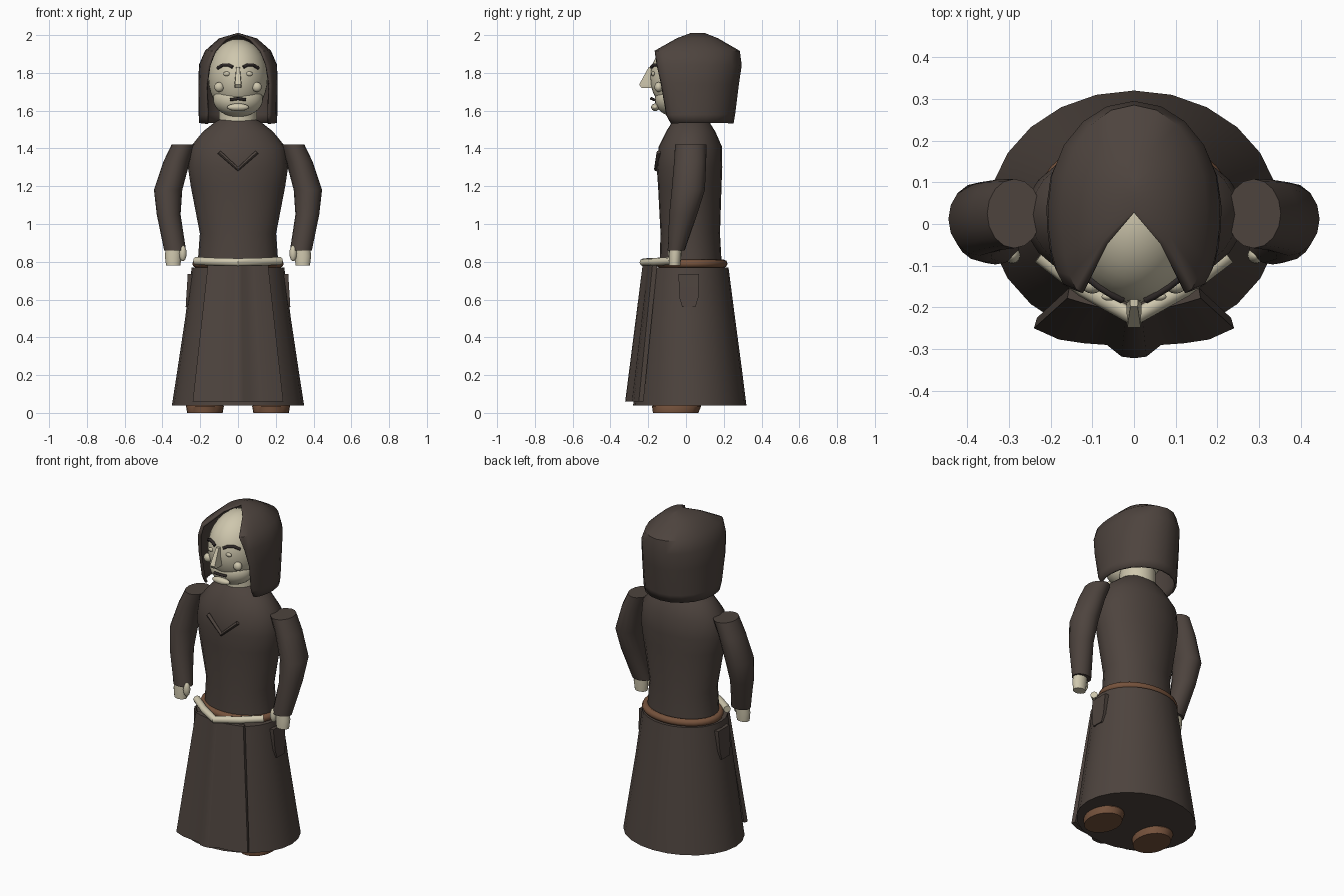
import bpy, bmesh, math
from mathutils import Vector

if "Cube" in bpy.data.objects:
    bpy.data.objects.remove(bpy.data.objects["Cube"])


def material(name, rgb):
    m = bpy.data.materials.new(name)
    m.diffuse_color = (*rgb, 1)
    m.use_nodes = True
    m.node_tree.nodes["Principled BSDF"].inputs["Base Color"].default_value = m.diffuse_color
    return m


CLOTH = material("dark brown cloth", (0.075, 0.057, 0.048))
SKIN = material("pale cream", (0.62, 0.57, 0.42))
LEATHER = material("brown leather", (0.18, 0.085, 0.045))
HAIR = material("near black", (0.028, 0.022, 0.021))


def smooth(obj, angle=35):
    bpy.ops.object.select_all(action='DESELECT')
    obj.select_set(True)
    bpy.context.view_layer.objects.active = obj
    bpy.ops.object.shade_smooth_by_angle(angle=math.radians(angle))
    return obj


def loft(name, rings, mat, closed=True, caps=True, angle=35):
    """Skin a list of equal-length point rings."""
    bm = bmesh.new()
    rows = [[bm.verts.new(p) for p in r] for r in rings]
    n = len(rows[0])
    for a, b in zip(rows, rows[1:]):
        for i in range(n if closed else n - 1):
            j = (i + 1) % n
            bm.faces.new((a[i], a[j], b[j], b[i]))
    if caps:
        bm.faces.new(rows[0][::-1])
        bm.faces.new(rows[-1])
    bmesh.ops.remove_doubles(bm, verts=bm.verts, dist=1e-5)
    bmesh.ops.recalc_face_normals(bm, faces=bm.faces)
    me = bpy.data.meshes.new(name)
    bm.to_mesh(me)
    bm.free()
    me.materials.append(mat)
    obj = bpy.data.objects.new(name, me)
    bpy.context.collection.objects.link(obj)
    return smooth(obj, angle)


def oval(cx, cy, z, rx, ry, n=24):
    return [(cx + rx * math.cos(2 * math.pi * i / n),
             cy + ry * math.sin(2 * math.pi * i / n), z) for i in range(n)]


def ball(name, loc, scale, mat, seg=24):
    bpy.ops.mesh.primitive_uv_sphere_add(segments=seg, ring_count=seg // 2, location=loc)
    obj = bpy.context.object
    obj.name = name
    obj.scale = scale
    obj.data.materials.append(mat)
    return smooth(obj, 60)


def tube(name, pts, radius, mat, cyclic=False):
    cu = bpy.data.curves.new(name, 'CURVE')
    cu.dimensions = '3D'
    cu.bevel_depth = radius
    cu.bevel_resolution = 2
    cu.use_fill_caps = True
    sp = cu.splines.new('POLY')
    sp.points.add(len(pts) - 1)
    for p, co in zip(sp.points, pts):
        p.co = (*co, 1)
    sp.use_cyclic_u = cyclic
    cu.materials.append(mat)
    obj = bpy.data.objects.new(name, cu)
    bpy.context.collection.objects.link(obj)
    bpy.ops.object.select_all(action='DESELECT')
    obj.select_set(True)
    bpy.context.view_layer.objects.active = obj
    bpy.ops.object.convert(target='MESH')
    return smooth(bpy.context.object, 50)


# robe body and skirt: (z, half width, front y, back y)
def robe(name, rows):
    loft(name, [oval(0, (f + b) / 2, z, w, (b - f) / 2) for z, w, f, b in rows], CLOTH)


robe("skirt", [(0.04, 0.35, -0.28, 0.32), (0.2, 0.325, -0.265, 0.30),
               (0.5, 0.28, -0.235, 0.26), (0.77, 0.245, -0.205, 0.225)])
robe("torso", [(0.77, 0.215, -0.14, 0.19), (0.95, 0.202, -0.135, 0.18),
               (1.2, 0.25, -0.148, 0.188), (1.3, 0.265, -0.155, 0.192),
               (1.41, 0.25, -0.145, 0.19), (1.49, 0.185, -0.105, 0.155),
               (1.545, 0.115, -0.07, 0.12), (1.57, 0.06, -0.04, 0.09)])

# wavy apron panel hanging in front
half_bottom = [(0.24, -0.25), (0.18, -0.277), (0.12, -0.286), (0.065, -0.29), (0.03, -0.318)]
half_top = [(0.16, -0.178), (0.12, -0.19), (0.08, -0.2), (0.043, -0.208), (0.02, -0.225)]


def panel_ring(half, mid, z, thick):
    front = [(-x, y, z) for x, y in half] + [(0, mid, z)] + [(x, y, z) for x, y in half[::-1]]
    return front + [(x * 0.97, y + thick, z) for x, y, z in front[::-1]]


loft("apron_panel", [panel_ring(half_bottom, -0.322, 0.06, 0.025),
                     panel_ring(half_top, -0.23, 0.78, 0.025)], CLOTH)

# chest trim
tube("chest_trim", [(-0.1, -0.145, 1.38), (0, -0.158, 1.29), (0.1, -0.145, 1.38)], 0.011, CLOTH)

# leather belt with cream cord in front
tube("belt", oval(0, 0.03, 0.79, 0.22, 0.168, 32), 0.022, LEATHER, True)
tube("front_cord", [(-0.225, -0.075, 0.805), (-0.12, -0.155, 0.80), (0, -0.225, 0.797),
                    (0.12, -0.155, 0.80), (0.225, -0.075, 0.805)], 0.021, SKIN)

# arms, hands, pockets and shoes on both sides
ARM = [(1.42, 0.287, 0.025, 0.065, 0.083), (1.33, 0.325, 0.022, 0.07, 0.085),
       (1.18, 0.370, 0.012, 0.075, 0.088), (1.05, 0.367, -0.015, 0.063, 0.074),
       (0.86, 0.333, -0.052, 0.058, 0.045)]
HAND = [(0.88, 0.34, -0.055, 0.042, 0.032), (0.83, 0.343, -0.058, 0.044, 0.033),
        (0.78, 0.343, -0.06, 0.038, 0.03)]
for s, side in ((1, "left"), (-1, "right")):
    loft(side + "_sleeve", [oval(s * x, y, z, rx, ry, 16) for z, x, y, rx, ry in ARM], CLOTH)
    loft(side + "_hand", [oval(s * x, y, z, rx, ry, 16) for z, x, y, rx, ry in HAND], SKIN)
    ball(side + "_thumb", (s * 0.292, -0.075, 0.845), (0.02, 0.02, 0.042), SKIN, 16)
    loft(side + "_pocket", [[(s * 0.24, -y, z), (s * 0.24, y + 0.03, z),
                             (s * x, y + 0.03, z), (s * x, -y, z)]
                            for z, x, y in ((0.56, 0.277, 0.02), (0.61, 0.274, 0.035),
                                            (0.735, 0.266, 0.04))], CLOTH)
    loft(side + "_shoe", [oval(s * 0.175, -0.055, 0, 0.094, 0.12),
                          oval(s * 0.175, -0.05, 0.035, 0.1, 0.13),
                          oval(s * 0.175, -0.04, 0.09, 0.08, 0.1)], LEATHER)

# head
HC, HR = Vector((0, 0.01, 1.775)), Vector((0.158, 0.2, 0.205))


def face_y(x, z):
    return HC.y - HR.y * math.sqrt(1 - (x / HR.x) ** 2 - ((z - HC.z) / HR.z) ** 2)


ball("head", HC, HR, SKIN, 32)
ball("jaw", (0, -0.055, 1.66), (0.132, 0.11, 0.093), SKIN, 32)
loft("neck", [oval(0, 0.03, 1.5, 0.1, 0.1), oval(0, 0.03, 1.66, 0.1, 0.1)], SKIN)

# nose wedge
loft("nose", [[(-w, -0.16, z), (-w * 0.8, y, z), (w * 0.8, y, z), (w, -0.16, z)]
              for z, w, y in ((1.72, 0.018, -0.235), (1.738, 0.02, -0.248),
                              (1.83, 0.011, -0.198))], SKIN)

# facial features
for s, side in ((1, "left"), (-1, "right")):
    brow = [(0.028, 1.83), (0.05, 1.842), (0.08, 1.842), (0.108, 1.825)]
    tube(side + "_brow", [(s * x, face_y(x, z) - 0.003, z) for x, z in brow], 0.009, HAIR)
    ball(side + "_eye", (s * 0.06, face_y(0.06, 1.795), 1.795), (0.018, 0.01, 0.012), SKIN, 16)
    ball(side + "_cheek", (s * 0.1, face_y(0.1, 1.725) - 0.008, 1.725),
         (0.026, 0.022, 0.026), SKIN, 16)
tube("moustache", [(x, -0.183 + abs(x) * 0.35, 1.664 - abs(x) * 0.15)
                   for x in (-0.04, -0.02, 0, 0.02, 0.04)], 0.008, HAIR)
ball("lower_lip", (0, -0.163, 1.618), (0.058, 0.022, 0.02), SKIN, 16)

# hood: open front rim, sides, back at each height (z, rim x, rim y, side x, side y, back y)
HOOD = [(1.535, 0.155, -0.07, 0.195, 0.04, 0.24), (1.58, 0.155, -0.095, 0.196, 0.04, 0.248),
        (1.74, 0.16, -0.122, 0.198, 0.04, 0.268), (1.84, 0.145, -0.145, 0.195, 0.04, 0.283),
        (1.91, 0.118, -0.158, 0.165, 0.04, 0.275), (1.972, 0.062, -0.045, 0.095, 0.05, 0.165),
        (2.0, 0, 0.03, 0, 0.06, 0.095)]


def hood_ring(z, fx, fy, sx, sy, by):
    q = [math.pi / 2 * i / 5 for i in range(6)]
    half = [(fx + (sx - fx) * math.sin(a), sy + (fy - sy) * math.cos(a)) for a in q]
    half += [(sx * math.cos(a), sy + (by - sy) * math.sin(a)) for a in q[1:]]
    return [(x, y, z) for x, y in half] + [(-x, y, z) for x, y in half[-2::-1]]


hood = loft("hood", [hood_ring(*r) for r in HOOD], CLOTH, closed=False, caps=False, angle=40)
mod = hood.modifiers.new("thickness", 'SOLIDIFY')
mod.thickness = 0.012
mod.offset = -1
